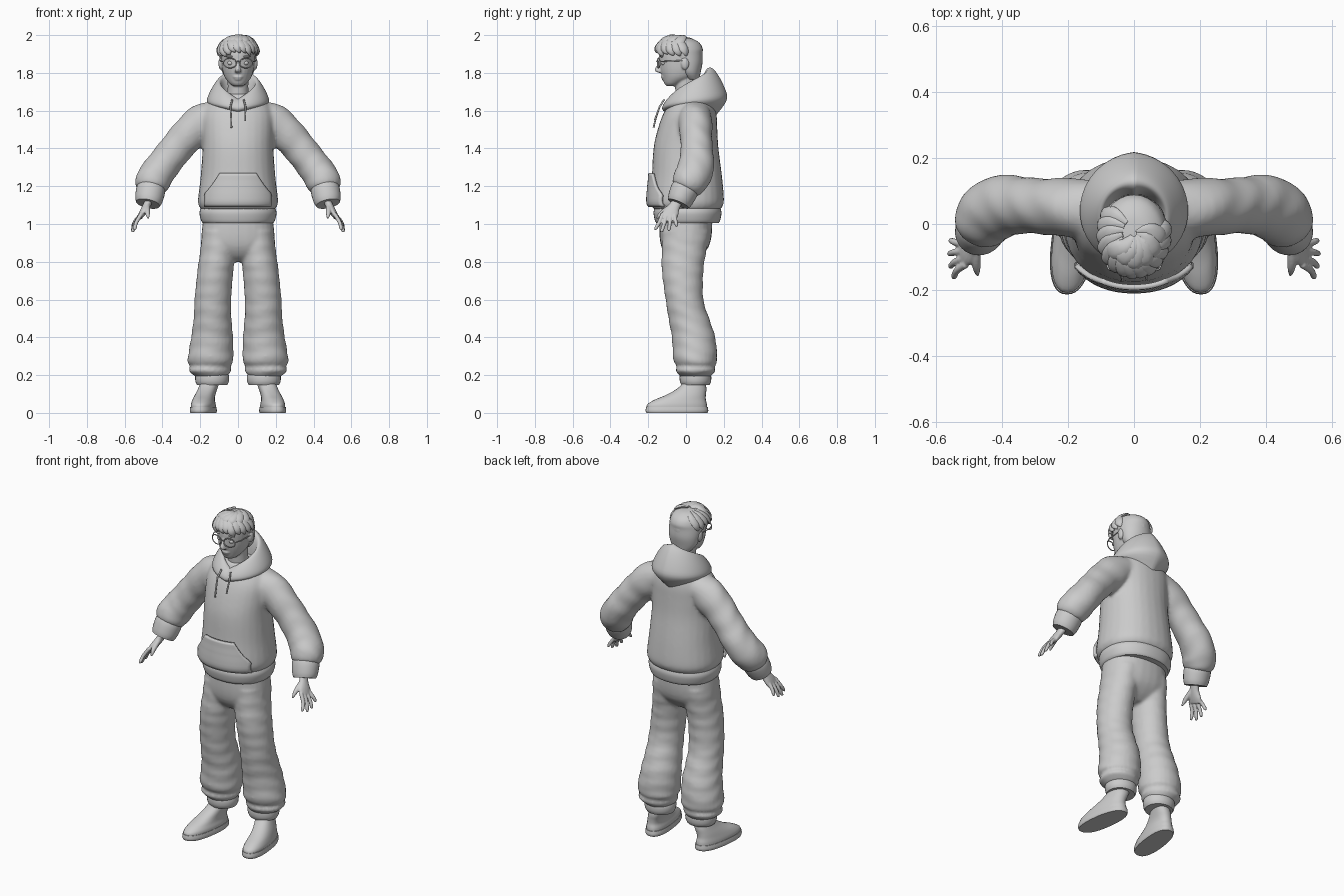
import bpy, bmesh, math, random
from mathutils import Vector, Matrix

random.seed(4)


def spline(pts, n):
    """Catmull-Rom samples through tuples of any length."""
    P, out = [pts[0]] + list(pts) + [pts[-1]], []
    for i in range(len(pts) - 1):
        for k in range(n):
            t = k / n
            out.append([.5 * (2*q + (r-p)*t + (2*p-5*q+4*r-s)*t*t + (3*q-p-3*r+s)*t**3)
                        for p, q, r, s in zip(*P[i:i+4])])
    return out + [list(pts[-1])]


def skin(bm, rows):
    """Bridge closed rows of points and cap both ends."""
    vs = [[bm.verts.new(p) for p in row] for row in rows]
    n = len(vs[0])
    for a, b in zip(vs, vs[1:]):
        for j in range(n):
            bm.faces.new((a[j], a[(j+1) % n], b[(j+1) % n], b[j]))
    bm.faces.new(vs[0])
    bm.faces.new(vs[-1])


def loft(bm, rings, both=False, ref=None, p=2.0, seg=28, sub=4, fold=0, shear=0):
    """Rings (x, y, z, rx, ry): horizontal, or square to the path when ref is given."""
    S = spline(rings, sub)
    rows = []
    for i, (x, y, z, rx, ry) in enumerate(S):
        u, v = Vector((1, 0, 0)), Vector((0, 1, 0))
        if ref:
            t = Vector(S[min(i+1, len(S)-1)][:3]) - Vector(S[max(i-1, 0)][:3])
            t.normalize()
            r = Vector(ref)
            v = (r - t * r.dot(t)).normalized()
            u = t.cross(v)
        row = []
        for j in range(seg):
            a = math.tau * j / seg
            c, s = math.cos(a), math.sin(a)
            k = 1 + fold * math.sin(75*z + 1.6*math.sin(2*a) + a)
            q = Vector((x, y, z)) + k * (u * rx * math.copysign(abs(c)**(2/p), c)
                                         + v * ry * math.copysign(abs(s)**(2/p), s))
            q.x -= shear * q.y
            row.append(q)
        rows.append(row)
    for side in ((1, -1) if both else (1,)):
        skin(bm, [[(q.x*side, q.y, q.z) for q in row] for row in rows])


def blob(bm, loc, size, both=False):
    for side in ((1, -1) if both else (1,)):
        m = Matrix.Translation((loc[0]*side, loc[1], loc[2])) @ Matrix.Diagonal((*size, 1))
        bmesh.ops.create_uvsphere(bm, u_segments=16, v_segments=10, radius=1, matrix=m)


def finish(bm, name, voxel=0, smooth=4):
    bmesh.ops.recalc_face_normals(bm, faces=bm.faces)
    me = bpy.data.meshes.new(name)
    bm.to_mesh(me)
    bm.free()
    me.polygons.foreach_set("use_smooth", [True] * len(me.polygons))
    me.set_sharp_from_angle(angle=math.radians(50))
    ob = bpy.data.objects.new(name, me)
    bpy.context.collection.objects.link(ob)
    if voxel:
        m = ob.modifiers.new("merge", 'REMESH')
        m.mode, m.voxel_size, m.use_smooth_shade = 'VOXEL', voxel, True
        m = ob.modifiers.new("soften", 'SMOOTH')
        m.iterations = smooth
    return ob


def wire(name, paths, r, cyclic=False):
    cu = bpy.data.curves.new(name, 'CURVE')
    cu.dimensions, cu.bevel_depth, cu.bevel_resolution, cu.use_fill_caps = '3D', r, 2, True
    for pts in paths:
        sp = cu.splines.new('POLY')
        sp.points.add(len(pts) - 1)
        for q, pt in zip(sp.points, pts):
            q.co = (*pt, 1)
        sp.use_cyclic_u, sp.use_smooth = cyclic, True
    ob = bpy.data.objects.new(name, cu)
    bpy.context.collection.objects.link(ob)


# Hoodie body and sleeves, merged
TORSO = [(0, .008, 1.075, .195, .172), (0, .006, 1.095, .207, .188), (0, .005, 1.13, .212, .196),
         (0, .005, 1.25, .198, .186), (0, 0, 1.4, .188, .172), (0, .008, 1.5, .19, .158),
         (0, .02, 1.58, .188, .142), (0, .03, 1.64, .16, .118), (0, .03, 1.69, .1, .09)]
bm = bmesh.new()
loft(bm, TORSO, p=2.2)
loft(bm, [(.1, .045, 1.58, .08, .085), (.19, .05, 1.535, .1, .09), (.27, .053, 1.465, .092, .085),
          (.335, .057, 1.39, .088, .086), (.405, .053, 1.3, .089, .097), (.448, .025, 1.235, .093, .095),
          (.46, .003, 1.2, .086, .085), (.465, -.008, 1.18, .07, .07)],
     both=True, ref=(0, 1, 0), fold=.02)
finish(bm, "hoodie", .011)

# Ribbed hem and cuffs
bm = bmesh.new()
loft(bm, [(0, .008, 1.005, .186, .165), (0, .008, 1.02, .196, .173), (0, .008, 1.06, .204, .18),
          (0, .008, 1.09, .194, .172)], p=2.2, seg=48)
finish(bm, "hoodie_hem")
bm = bmesh.new()
loft(bm, [(.457, .005, 1.205, .07, .07), (.463, -.01, 1.175, .077, .074), (.472, -.03, 1.13, .073, .068),
          (.477, -.04, 1.107, .064, .06)], both=True, ref=(0, 1, 0))
finish(bm, "sleeve_cuffs")

# Front pouch pocket following the body
body = spline(TORSO, 12)


def front_y(x, z):
    _, cy, _, rx, ry = min(body, key=lambda r: abs(r[2] - z))
    return cy - ry * max(0, 1 - abs(x / rx)**2.2)**(1 / 2.2)


bm = bmesh.new()
grid = []
for i in range(13):
    z = 1.093 + .175 * i / 12
    k = max(0, (z - 1.16) / .108)
    w = .175 - .08 * k**.8
    grid.append([bm.verts.new((w*j/12, front_y(w*j/12, z) - .012, z)) for j in range(-12, 13)])
for a, b in zip(grid, grid[1:]):
    for j in range(24):
        bm.faces.new((a[j], a[j+1], b[j+1], b[j]))
pocket = finish(bm, "front_pocket")
m = pocket.modifiers.new("thickness", 'SOLIDIFY')
m.thickness, m.offset = .016, 0

# Hood: cross-section blended from front to side to back
F = [(.07, 1.60), (.085, 1.635), (.10, 1.66), (.125, 1.655), (.15, 1.63), (.155, 1.605), (.13, 1.585)]
S = [(.07, 1.62), (.08, 1.70), (.095, 1.755), (.118, 1.745), (.152, 1.69), (.163, 1.645), (.13, 1.615)]
B = [(.05, 1.65), (.055, 1.76), (.085, 1.825), (.125, 1.81), (.175, 1.72), (.185, 1.655), (.125, 1.57)]
F, S, B = (spline(c, 4) for c in (F, S, B))
bm = bmesh.new()
rows = []
for i in range(64):
    t = math.tau * i / 64
    s = min(t, math.tau - t) / math.pi
    wf, ws, wb = (1-s)*(1-2*s), 4*s*(1-s), s*(2*s-1)
    rows.append([])
    for f, d, b in zip(F, S, B):
        r, z = (wf*f[k] + ws*d[k] + wb*b[k] for k in (0, 1))
        rows[-1].append(bm.verts.new((r*math.sin(t), .03 - r*math.cos(t), z)))
for i in range(64):
    a, b = rows[i], rows[(i+1) % 64]
    for j in range(len(a)):
        k = (j+1) % len(a)
        bm.faces.new((a[j], a[k], b[k], b[j]))
finish(bm, "hood")

# Drawstrings
wire("drawstrings", [[(-.03, -.115, 1.66), (-.04, -.14, 1.62), (-.036, -.16, 1.56), (-.035, -.172, 1.51)],
                     [(.03, -.115, 1.66), (.04, -.14, 1.62), (.038, -.158, 1.57), (.038, -.165, 1.55)]], .005)

# Trousers, merged from hips and two legs
bm = bmesh.new()
loft(bm, [(0, 0, 1.06, .18, .14), (0, -.002, .95, .193, .139), (0, -.005, .88, .192, .125),
          (0, -.01, .83, .15, .09), (0, -.01, .8, .1, .05)], p=2.3)
loft(bm, [(.1, 0, .96, .09, .125), (.105, -.01, .86, .095, .118), (.12, -.018, .75, .095, .11),
          (.133, -.008, .6, .097, .1), (.135, .015, .5, .1, .108), (.137, .04, .4, .111, .115),
          (.145, .048, .3, .12, .117), (.146, .05, .265, .119, .112), (.146, .05, .248, .106, .1),
          (.15, .052, .225, .113, .106), (.145, .052, .205, .097, .092), (.14, .05, .19, .08, .078)],
     both=True, fold=.018)
finish(bm, "trousers", .01, 3)
bm = bmesh.new()
loft(bm, [(.138, .05, .215, .085, .08), (.137, .05, .19, .09, .084), (.137, .05, .165, .088, .082),
          (.137, .05, .147, .08, .074)], both=True)
finish(bm, "trouser_cuffs")

# Shoes and soles
bm = bmesh.new()
loft(bm, [(.178, -.048, .02, .062, .16), (.178, -.047, .045, .062, .158), (.178, -.03, .07, .056, .135),
          (.174, .0, .095, .052, .105), (.165, .028, .125, .05, .08), (.155, .045, .16, .05, .06),
          (.148, .05, .2, .05, .055)], both=True, p=2.3, shear=.12)
finish(bm, "shoes")
bm = bmesh.new()
loft(bm, [(.178, -.048, 0, .064, .162), (.178, -.048, .012, .067, .166), (.178, -.048, .032, .064, .163)],
     both=True, p=2.4, shear=.12, seg=40)
finish(bm, "shoe_soles")

# Hands: palm, four fingers, thumb
bm = bmesh.new()
loft(bm, [(.462, -.03, 1.145, .022, .028), (.485, -.06, 1.095, .02, .03), (.505, -.08, 1.06, .018, .043),
          (.52, -.092, 1.035, .013, .042)], both=True, ref=(0, 1, 0), seg=16)
for y0, y1, x1, z1 in ((-.123, -.16, .546, .968), (-.102, -.128, .556, .956),
                       (-.081, -.09, .559, .963), (-.061, -.05, .555, .985)):
    mid = ((.514 + x1) / 2 + .008, (y0 + y1) / 2, (1.05 + z1) / 2)
    loft(bm, [(.51, y0, 1.055, .011, .011), (*mid, .0105, .0105), (x1, y1, z1 + .008, .009, .009),
              (x1, y1, z1, .004, .004)], both=True, ref=(0, 1, 0), seg=12)
loft(bm, [(.48, -.065, 1.1, .014, .014), (.48, -.105, 1.075, .015, .015), (.478, -.135, 1.052, .012, .012),
          (.475, -.155, 1.028, .005, .005)], both=True, ref=(1, 0, 0), seg=12)
finish(bm, "hands", .0045, 2)

# Head, neck, nose, ears and lips
bm = bmesh.new()
loft(bm, [(0, -.075, 1.73, .025, .028), (0, -.065, 1.745, .046, .05), (0, -.04, 1.775, .069, .085),
          (0, -.03, 1.81, .081, .105), (0, -.028, 1.85, .087, .112), (0, -.027, 1.9, .09, .115),
          (0, -.025, 1.94, .085, .105), (0, -.025, 1.97, .06, .075), (0, -.025, 1.98, .02, .02)])
loft(bm, [(0, .015, 1.58, .065, .062), (0, .002, 1.7, .055, .058), (0, -.005, 1.8, .056, .06)])
loft(bm, [(0, -.132, 1.872, .009, .01), (0, -.139, 1.845, .01, .013), (0, -.145, 1.82, .014, .02),
          (0, -.141, 1.808, .018, .02), (0, -.13, 1.8, .012, .012)], seg=16)
blob(bm, (.09, -.005, 1.85), (.014, .022, .034), True)
blob(bm, (0, -.124, 1.779), (.026, .009, .006))
blob(bm, (0, -.119, 1.768), (.021, .01, .007))
finish(bm, "head", .005, 2)
bm = bmesh.new()
blob(bm, (.04, -.119, 1.852), (.016, .014, .012), True)
finish(bm, "eyes")
bm = bmesh.new()
blob(bm, (.042, -.129, 1.887), (.025, .008, .005), True)
finish(bm, "eyebrows")

# Glasses
rims = [[(s*.043 + .034*math.cos(a), -.15 + 2.2*(s*.043 + .034*math.cos(a))**2, 1.852 + .026*math.sin(a))
         for a in (math.tau*k/28 for k in range(28))] for s in (-1, 1)]
wire("glasses_rims", rims, .003, True)
wire("glasses_arms", [[(s*.077, -.137, 1.86), (s*.092, -.1, 1.862), (s*.096, 0, 1.866)] for s in (-1, 1)]
     + [[(-.01, -.15, 1.858), (0, -.157, 1.862), (.01, -.15, 1.858)]], .003)

# Smooth hair cap
bm = bmesh.new()
loft(bm, [(0, .035, 1.765, .055, .035), (0, .022, 1.8, .082, .055), (0, .012, 1.85, .094, .075),
          (0, -.008, 1.9, .098, .095), (0, -.03, 1.93, .098, .118), (0, -.03, 1.96, .084, .1),
          (0, -.03, 1.982, .05, .06), (0, -.03, 1.988, .01, .01)])
finish(bm, "hair_cap")

# Tapered locks sweeping from the crown to the fringe
bm = bmesh.new()
locks = [(-1.9 + .29*i, .5, 1.2, random.uniform(-.15, .12), .026) for i in range(14)]
locks += [(-1.2 + .5*i, -.6, 1.5, random.uniform(.35, .6), .03) for i in range(6)]
for a1, twist, h0, h1, w in locks:
    path = []
    for k, lift, width in ((0, .95, .3), (.35, 1.02, .9), (.7, 1.05, 1), (.9, 1.03, .6), (1, .97, .08)):
        a, h = a1 - twist*(1-k), h0 + (h1-h0)*k
        path.append((.098*lift*math.sin(a)*math.cos(h), -.03 - .124*lift*math.cos(a)*math.cos(h),
                     1.9 + .096*lift*math.sin(h), w*width, .013*width))
    loft(bm, path, ref=(math.sin(a1), -math.cos(a1), .8), seg=10, sub=3)
finish(bm, "hair_locks")
